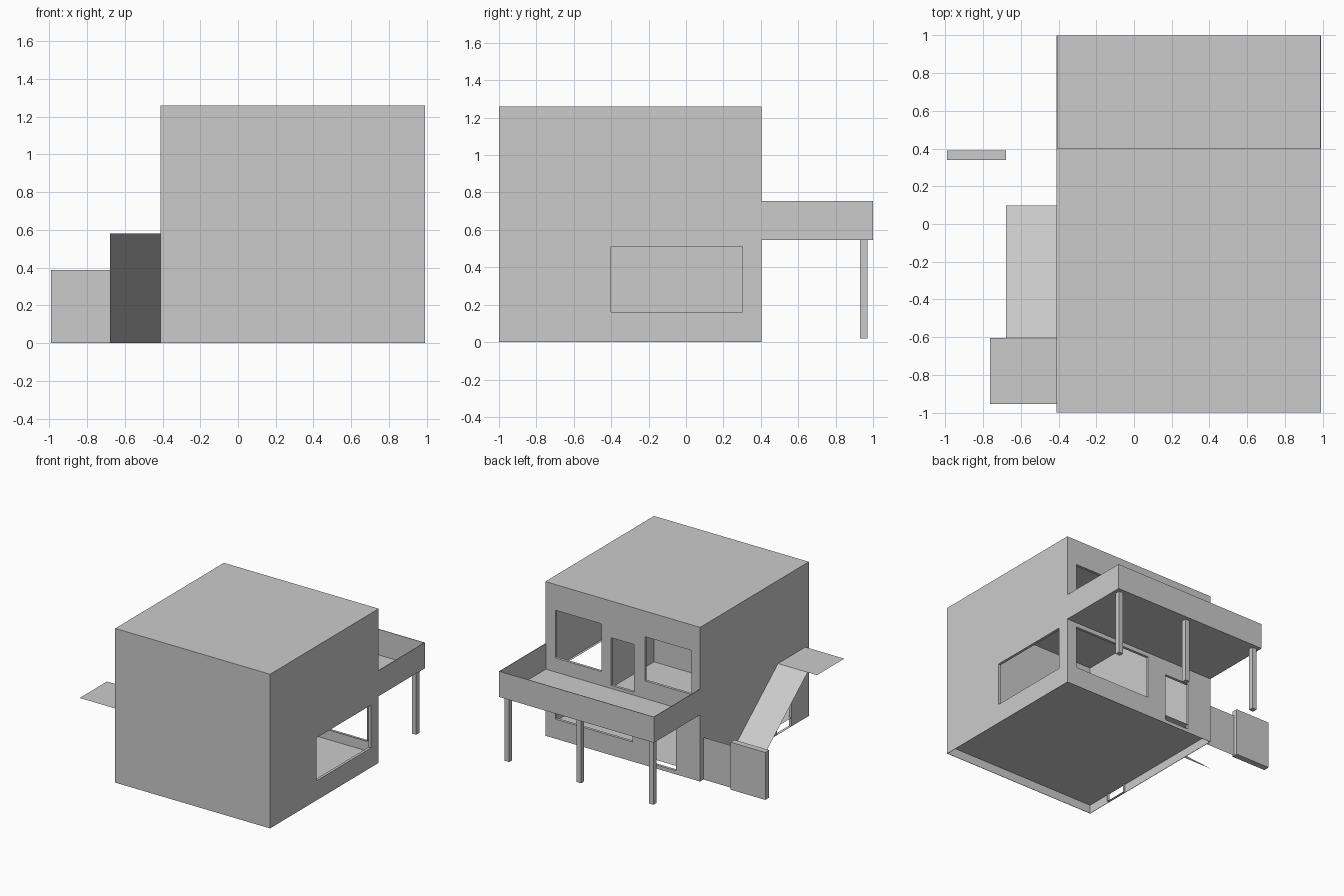
import bpy, bmesh

if "Cube" in bpy.data.objects:
    bpy.data.objects.remove(bpy.data.objects["Cube"])

X0, X1, Y0, Y1, H, T = -0.41, 0.99, -1.0, 0.403, 1.26, 0.003
REVEAL = 0.022


def mesh_object(name, bm):
    me = bpy.data.meshes.new(name)
    bm.to_mesh(me)
    bm.free()
    ob = bpy.data.objects.new(name, me)
    bpy.context.scene.collection.objects.link(ob)
    return ob


def add_box(bm, x0, x1, y0, y1, z0, z1):
    verts = bmesh.ops.create_cube(bm, size=1)["verts"]
    for v in verts:
        v.co.x = x1 if v.co.x > 0 else x0
        v.co.y = y1 if v.co.y > 0 else y0
        v.co.z = z1 if v.co.z > 0 else z0
    return {f for v in verts for f in v.link_faces}


def boxes(name, *dims):
    bm = bmesh.new()
    for d in dims:
        add_box(bm, *d)
    return mesh_object(name, bm)


def sheet(name, *corners):
    bm = bmesh.new()
    bm.faces.new([bm.verts.new(c) for c in corners])
    return mesh_object(name, bm)


def cut(ob, cutter):
    cutter.hide_render = True
    mod = ob.modifiers.new("cut", "BOOLEAN")
    mod.operation = "DIFFERENCE"
    mod.solver = "EXACT"
    mod.object = cutter
    bpy.context.view_layer.objects.active = ob
    bpy.ops.object.modifier_apply(modifier=mod.name)
    bpy.data.objects.remove(cutter)


# House shell, hollow and open underneath
house = boxes("house_walls", (X0, X1, Y0, Y1, 0, H))
cut(house, boxes("cavity", (X0 + T, X1 - T, Y0 + T, Y1 - T, -0.1, H - T)))

# Windows and doors: (axis of the wall normal, span along the wall, heights)
back_openings = [(0.20, 0.90, 0.16, 0.51), (-0.19, 0.03, 0.03, 0.42),
                 (0.48, 0.90, 0.66, 1.05), (0.186, 0.394, 0.57, 0.96),
                 (-0.33, 0.09, 0.69, 1.05)]


def opening_boxes(out, depth):
    res = [(1, (a, b, Y1 - depth, Y1 + out, z0, z1)) for a, b, z0, z1 in back_openings]
    res.append((0, (X1 - depth, X1 + out, -0.40, 0.303, 0.16, 0.51)))
    res.append((0, (X0 - out, X0 + depth, -0.775, -0.59, -out, 0.42)))
    return res


cut(house, boxes("openings", *[d for _, d in opening_boxes(0.1, 0.1)]))

# Reveals lining each opening: boxes without their two ends
bm = bmesh.new()
for axis, d in opening_boxes(0, REVEAL):
    faces = add_box(bm, *d)
    bm.normal_update()
    ends = [f for f in faces if abs(f.normal[axis]) > 0.5]
    bmesh.ops.delete(bm, geom=ends, context="FACES_ONLY")
bmesh.ops.reverse_faces(bm, faces=bm.faces)
mesh_object("opening_reveals", bm)

# Raised ground floor
sheet("ground_floor", (X0, Y0, 0.07), (X1, Y0, 0.07), (X1, Y1, 0.07), (X0, Y1, 0.07))

# Balcony with floor sheet, thin parapet and three posts
P, B0, B1 = 0.005, 0.545, 0.755
sheet("balcony_floor", (X0, Y1, B0), (X1, Y1, B0), (X1, 1, B0), (X0, 1, B0))
boxes("balcony_parapet",
      (X0, X0 + P, Y1, 1, B0, B1),
      (X1 - P, X1, Y1, 1, B0, B1),
      (X0 + P, X1 - P, 1 - P, 1, B0, B1))
for i, x in enumerate((-0.365, 0.29, 0.94)):
    boxes(f"balcony_post_{i + 1}", (x - 0.02, x + 0.02, 0.93, 0.97, 0.02, B0))

# Side ramp and its landing
RX, RY = -0.677, -0.603
sheet("landing", (-0.763, -0.955, 0.58), (X0, -0.955, 0.58), (X0, RY, 0.58), (-0.763, RY, 0.58))
sheet("ramp", (RX, RY, 0.58), (X0, RY, 0.58), (X0, 0.097, 0), (RX, 0.097, 0))

# Garden wall and thin gate
boxes("garden_wall", (-0.99, RX, 0.34, 0.39, 0, 0.388))
sheet("gate", (X0, 0.36, 0), (RX, 0.36, 0), (RX, 0.36, 0.345), (X0, 0.36, 0.345))
